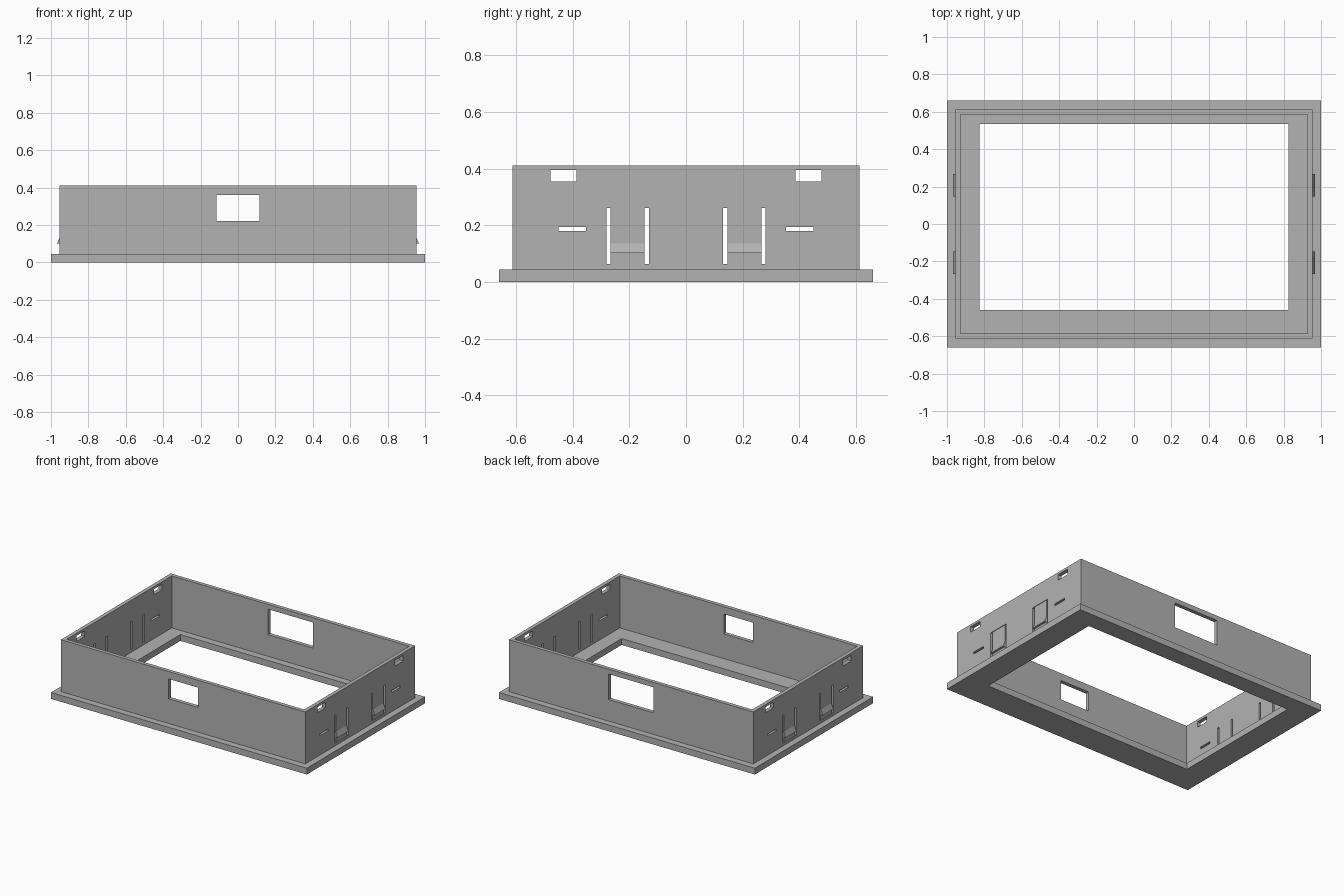
import bpy
import bmesh

cube = bpy.data.objects.get("Cube")
if cube:
    bpy.data.objects.remove(cube, do_unlink=True)

grey = bpy.data.materials.new("plain grey")
grey.use_nodes = True
grey.diffuse_color = (0.45, 0.45, 0.45, 1)
grey.node_tree.nodes["Principled BSDF"].inputs["Base Color"].default_value = (0.45, 0.45, 0.45, 1)


def finish(name, bm):
    bmesh.ops.recalc_face_normals(bm, faces=bm.faces)
    mesh = bpy.data.meshes.new(name)
    bm.to_mesh(mesh)
    bm.free()
    mesh.materials.append(grey)
    ob = bpy.data.objects.new(name, mesh)
    bpy.context.collection.objects.link(ob)
    return ob


def box(name, xs, ys, zs):
    bm = bmesh.new()
    for vert in bmesh.ops.create_cube(bm, size=1)["verts"]:
        vert.co = [s[0] if c < 0 else s[1] for c, s in zip(vert.co, (xs, ys, zs))]
    return finish(name, bm)


def ring(name, outer, inner, z0, z1):
    """Rectangular frame; outer and inner are (x0, x1, y0, y1)."""
    bm = bmesh.new()

    def loop(r, z):
        return [bm.verts.new((r[i], r[j], z)) for i, j in ((0, 2), (1, 2), (1, 3), (0, 3))]

    loops = [loop(outer, z0), loop(outer, z1), loop(inner, z1), loop(inner, z0)]
    for a, b in zip(loops, loops[1:] + loops[:1]):
        for i in range(4):
            k = (i + 1) % 4
            bm.faces.new((a[i], a[k], b[k], b[i]))
    return finish(name, bm)


def cut(target, xs, ys, zs):
    cutter = box("cutter", xs, ys, zs)
    cutter.hide_render = True
    mod = target.modifiers.new("opening", "BOOLEAN")
    mod.operation = "DIFFERENCE"
    mod.solver = "EXACT"
    mod.object = cutter
    bpy.context.view_layer.objects.active = target
    bpy.ops.object.modifier_apply(modifier=mod.name)
    bpy.data.objects.remove(cutter, do_unlink=True)


# Base flange with its off-centre opening, and the wall frame on it
WX, WY, T = 0.955, 0.613, 0.027
BASE, TOP = 0.045, 0.412
ring("base_flange", (-1, 1, -0.66, 0.66), (-0.825, 0.825, -0.46, 0.535), 0, BASE)
walls = ring("walls", (-WX, WX, -WY, WY), (T - WX, WX - T, T - WY, WY - T), BASE, TOP)

# Front and back windows
cut(walls, (-0.115, 0.115), (-0.7, -0.5), (0.22, 0.36))
cut(walls, (-0.175, 0.175), (0.5, 0.7), (0.198, 0.378))

# Openings through both end walls: vent, slot and clip opening
for side in (-1, 1):
    for y0, y1, z0, z1 in ((0.387, 0.479, 0.355, 0.395),
                           (0.352, 0.45, 0.181, 0.195),
                           (0.131, 0.281, 0.063, 0.262)):
        cut(walls, (-1.1, 1.1), sorted((side * y0, side * y1)), (z0, z1))


# Spring clips: thin tab with a hooked wedge near the bottom
def clip(name, sx, sy):
    profile = [(WX - T, 0.063), (WX - 0.004, 0.063), (WX - 0.004, 0.102),
               (WX + 0.012, 0.102), (WX - 0.004, 0.137), (WX - 0.004, 0.262), (WX - T, 0.262)]
    bm = bmesh.new()
    near, far = ([bm.verts.new((sx * x, sy * y, z)) for x, z in profile] for y in (0.146, 0.266))
    bm.faces.new(near)
    bm.faces.new(far)
    for i in range(len(profile)):
        k = (i + 1) % len(profile)
        bm.faces.new((near[i], near[k], far[k], far[i]))
    finish(name, bm)


for sx, xname in ((1, "left"), (-1, "right")):
    for sy, yname in ((-1, "front"), (1, "back")):
        clip(f"clip_{xname}_{yname}", sx, sy)
